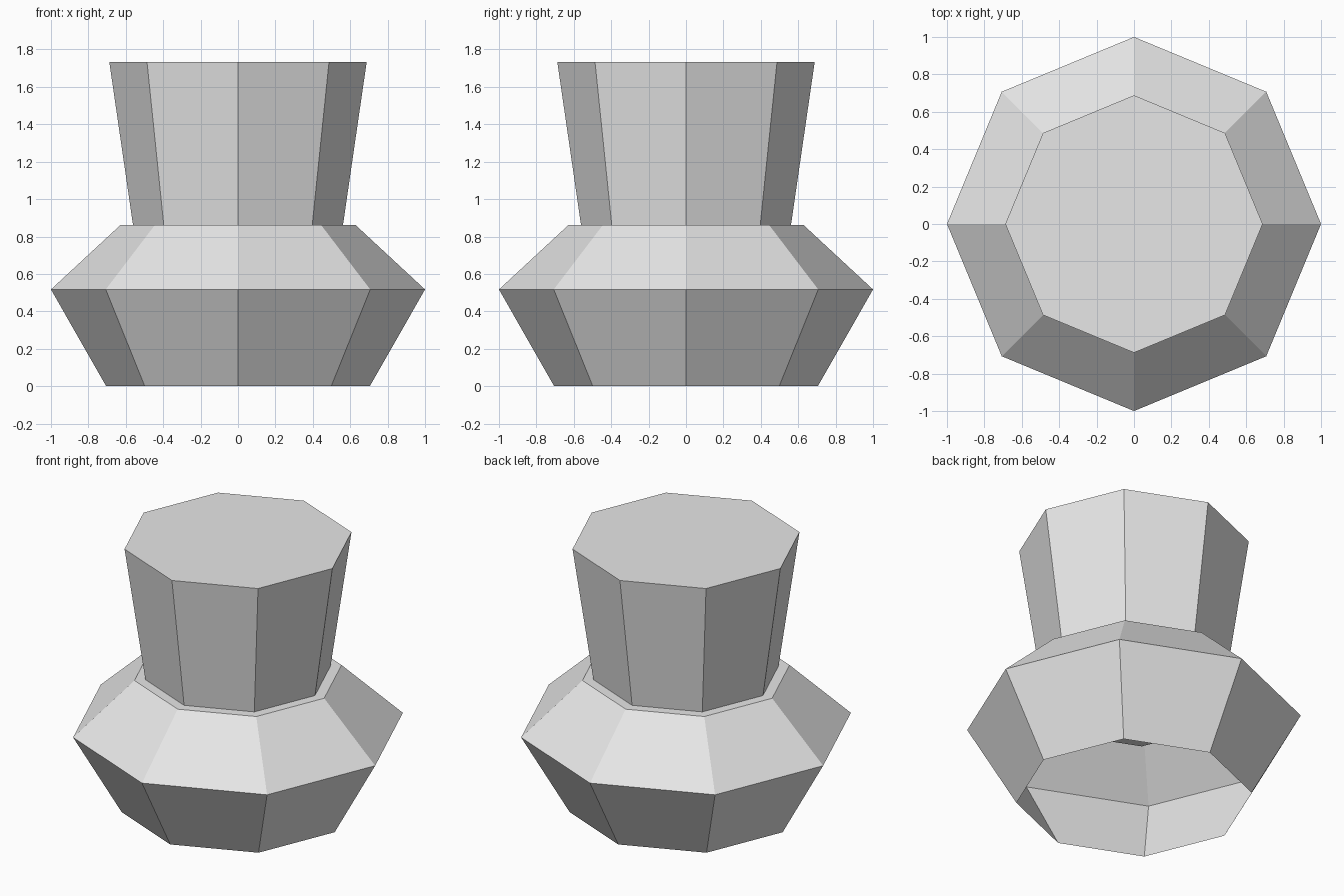
import bpy
import bmesh
from math import cos, sin, tau

SIDES = 8

cube = bpy.data.objects.get("Cube")
if cube:
    bpy.data.objects.remove(cube, do_unlink=True)

# Single plain grey for the whole model
grey = bpy.data.materials.new("light_grey")
grey.use_nodes = True
colour = (0.8, 0.8, 0.8, 1.0)
grey.diffuse_color = colour
grey.node_tree.nodes["Principled BSDF"].inputs["Base Color"].default_value = colour


def turned_part(name, profile, cap_bottom):
    """Flat-faced octagonal turning from (radius, height) pairs, bottom to top."""
    bm = bmesh.new()
    rings = [[bm.verts.new((r * cos(tau * i / SIDES), r * sin(tau * i / SIDES), z))
              for i in range(SIDES)] for r, z in profile]
    for low, high in zip(rings, rings[1:]):
        for i in range(SIDES):
            j = (i + 1) % SIDES
            bm.faces.new((low[i], low[j], high[j], high[i]))
    bm.faces.new(rings[-1])
    if cap_bottom:
        bm.faces.new(reversed(rings[0]))
    mesh = bpy.data.meshes.new(name)
    bm.to_mesh(mesh)
    bm.free()
    mesh.materials.append(grey)
    obj = bpy.data.objects.new(name, mesh)
    bpy.context.collection.objects.link(obj)
    return obj


# Hollow body, open underneath, with a flat shoulder
turned_part("body", [(0.705, 0), (1.0, 0.517), (0.628, 0.862)], cap_bottom=False)

# Flared solid neck, sunk through the shoulder
turned_part("neck", [(0.532, 0.66), (0.688, 1.733)], cap_bottom=True)
